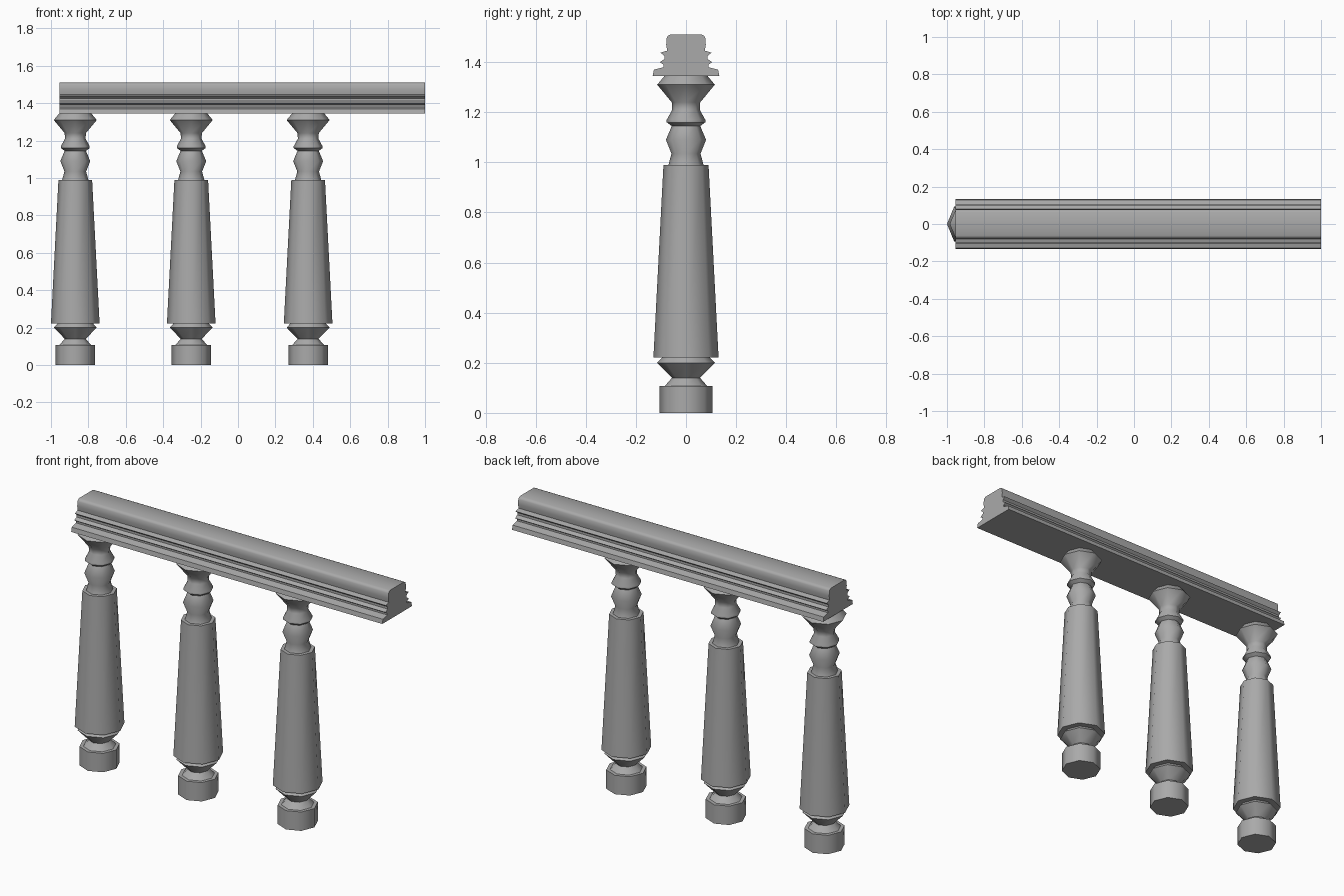
import bpy, bmesh, math

if "Cube" in bpy.data.objects:
    bpy.data.objects.remove(bpy.data.objects["Cube"])

stone = bpy.data.materials.new("grey_stone")
stone.use_nodes = True
stone.diffuse_color = (0.4, 0.4, 0.4, 1)
stone.node_tree.nodes["Principled BSDF"].inputs["Base Color"].default_value = (0.4, 0.4, 0.4, 1)

SIDES = 8


def finish(bm, name, angle):
    bmesh.ops.recalc_face_normals(bm, faces=bm.faces[:])
    mesh = bpy.data.meshes.new(name)
    bm.to_mesh(mesh)
    bm.free()
    mesh.materials.append(stone)
    obj = bpy.data.objects.new(name, mesh)
    bpy.context.collection.objects.link(obj)
    bpy.ops.object.select_all(action='DESELECT')
    obj.select_set(True)
    bpy.context.view_layer.objects.active = obj
    bpy.ops.object.shade_smooth_by_angle(angle=math.radians(angle))
    return obj


def turned(name, profile, x):
    """Octagonal turning from (radius, height) pairs, closed at both ends."""
    bm = bmesh.new()
    rings = []
    for r, z in profile:
        turns = [math.tau * i / SIDES for i in range(SIDES)]
        rings.append([bm.verts.new((x + r * math.cos(a), r * math.sin(a), z)) for a in turns])
    for low, high in zip(rings, rings[1:]):
        for i in range(SIDES):
            j = (i + 1) % SIDES
            bm.faces.new((low[i], low[j], high[j], high[i]))
    bm.faces.new(rings[0])
    bm.faces.new(rings[-1])
    return finish(bm, name, 50)


# Baluster turnings, foot to capital
foot = [(0.105, 0), (0.105, 0.107), (0.085, 0.107), (0.056, 0.14),
        (0.115, 0.2), (0.095, 0.222)]
shaft = [(0.13, 0.222), (0.09, 0.99)]
capital = [(0.07, 0.99), (0.058, 1.035), (0.08, 1.09), (0.057, 1.145),
           (0.077, 1.16), (0.077, 1.17), (0.055, 1.21), (0.057, 1.24),
           (0.115, 1.31), (0.085, 1.346)]
for side, x in (("right", -0.87), ("middle", -0.25), ("left", 0.375)):
    turned(f"{side}_baluster", foot + shaft + capital, x)

# Moulded handrail: half section mirrored, then extruded along x
half = [(0.133, 1.345), (0.128, 1.37), (0.09, 1.38), (0.09, 1.39), (0.105, 1.4),
        (0.086, 1.412), (0.086, 1.425), (0.102, 1.438), (0.075, 1.446),
        (0.079, 1.47), (0.077, 1.497), (0.072, 1.505), (0.062, 1.51)]
section = half + [(-y, z) for y, z in reversed(half)]
bm = bmesh.new()
end = bm.faces.new([bm.verts.new((-0.955, y, z)) for y, z in section])
swept = bmesh.ops.extrude_face_region(bm, geom=[end], use_keep_orig=True)
bmesh.ops.translate(bm, vec=(1.955, 0, 0),
                    verts=[v for v in swept["geom"] if isinstance(v, bmesh.types.BMVert)])
finish(bm, "handrail", 35)
